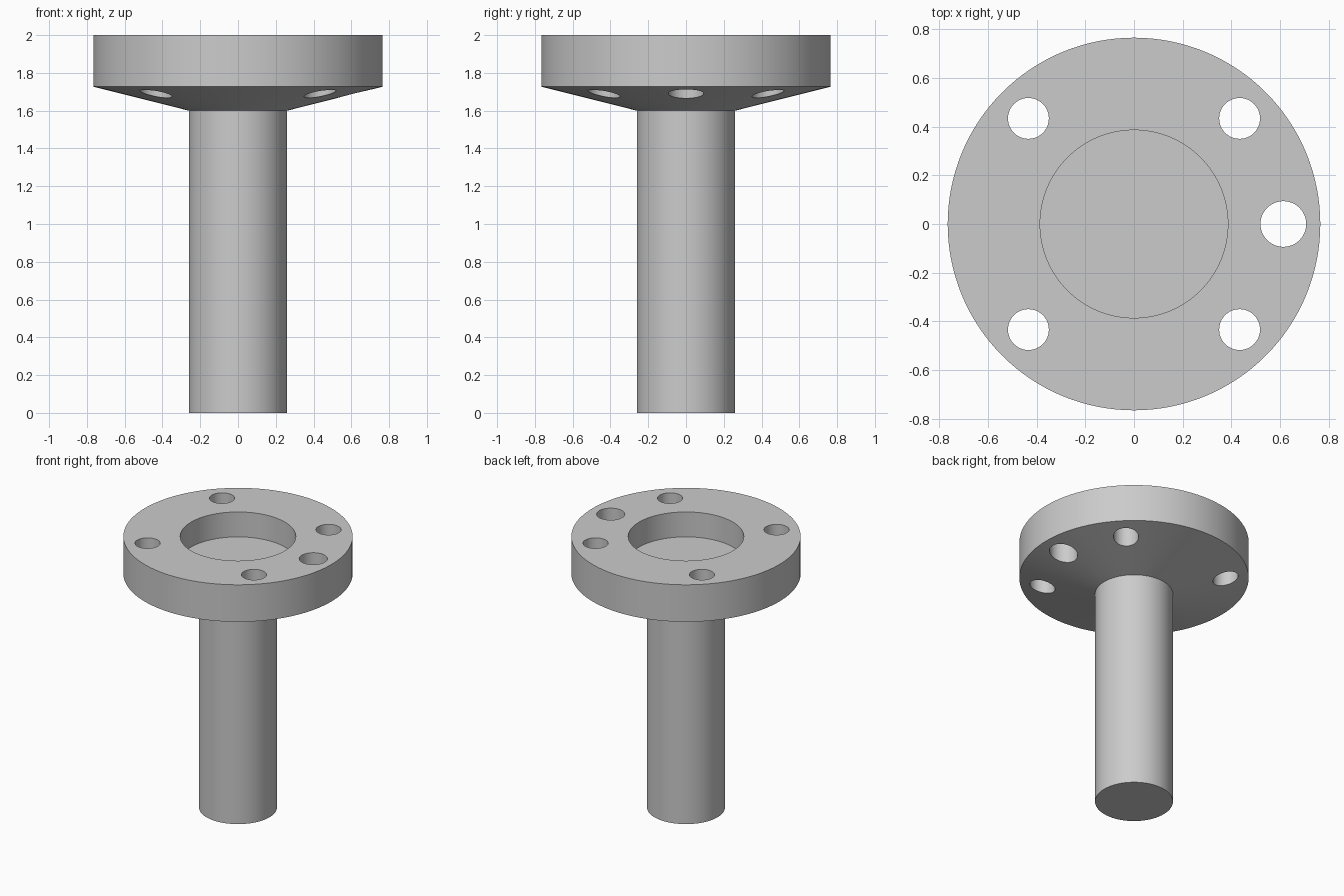
import bpy, bmesh, math
from mathutils import Matrix, Vector

cube = bpy.data.objects.get("Cube")
if cube:
    bpy.data.objects.remove(cube, do_unlink=True)

SIDES = 128
HOLE_RING = 0.614

steel = bpy.data.materials.new("plain grey")
steel.use_nodes = True
grey = (0.6, 0.6, 0.6, 1)
steel.diffuse_color = grey
steel.node_tree.nodes["Principled BSDF"].inputs["Base Color"].default_value = grey


def make_object(name, bm):
    bmesh.ops.recalc_face_normals(bm, faces=bm.faces)
    mesh = bpy.data.meshes.new(name)
    bm.to_mesh(mesh)
    bm.free()
    mesh.materials.append(steel)
    obj = bpy.data.objects.new(name, mesh)
    bpy.context.collection.objects.link(obj)
    return obj


def lathe(name, profile):
    """Turn an open (radius, height) profile and cap both ends."""
    bm = bmesh.new()
    rings = []
    for r, z in profile:
        rings.append([bm.verts.new((r * math.cos(a), r * math.sin(a), z))
                      for a in (math.tau * i / SIDES for i in range(SIDES))])
    for low, high in zip(rings, rings[1:]):
        for i in range(SIDES):
            j = (i + 1) % SIDES
            bm.faces.new((low[i], low[j], high[j], high[i]))
    bm.faces.new(rings[0])
    bm.faces.new(rings[-1])
    return make_object(name, bm)


# Shaft, conical underside, flange rim and round recess in one turned body
body = lathe("flanged_shaft", [
    (0.26, 0), (0.26, 1.6), (0.766, 1.727),
    (0.766, 2), (0.386, 2), (0.386, 1.816)])

# Four bolt holes on the diagonals and one larger hole on the left
bm = bmesh.new()
holes = [(45 + 90 * k, 0.084) for k in range(4)] + [(0, 0.094)]
for degrees, radius in holes:
    a = math.radians(degrees)
    spot = Vector((HOLE_RING * math.cos(a), HOLE_RING * math.sin(a), 1.8))
    bmesh.ops.create_cone(bm, cap_ends=True, segments=48, radius1=radius,
                          radius2=radius, depth=0.8,
                          matrix=Matrix.Translation(spot))
cutter = make_object("hole_cutter", bm)
cutter.hide_render = True

drill = body.modifiers.new("holes", 'BOOLEAN')
drill.operation = 'DIFFERENCE'
drill.solver = 'EXACT'
drill.object = cutter

bpy.ops.object.select_all(action='DESELECT')
body.select_set(True)
bpy.context.view_layer.objects.active = body
bpy.ops.object.modifier_apply(modifier=drill.name)
bpy.data.objects.remove(cutter, do_unlink=True)

bpy.ops.object.shade_smooth_by_angle(angle=math.radians(30))
